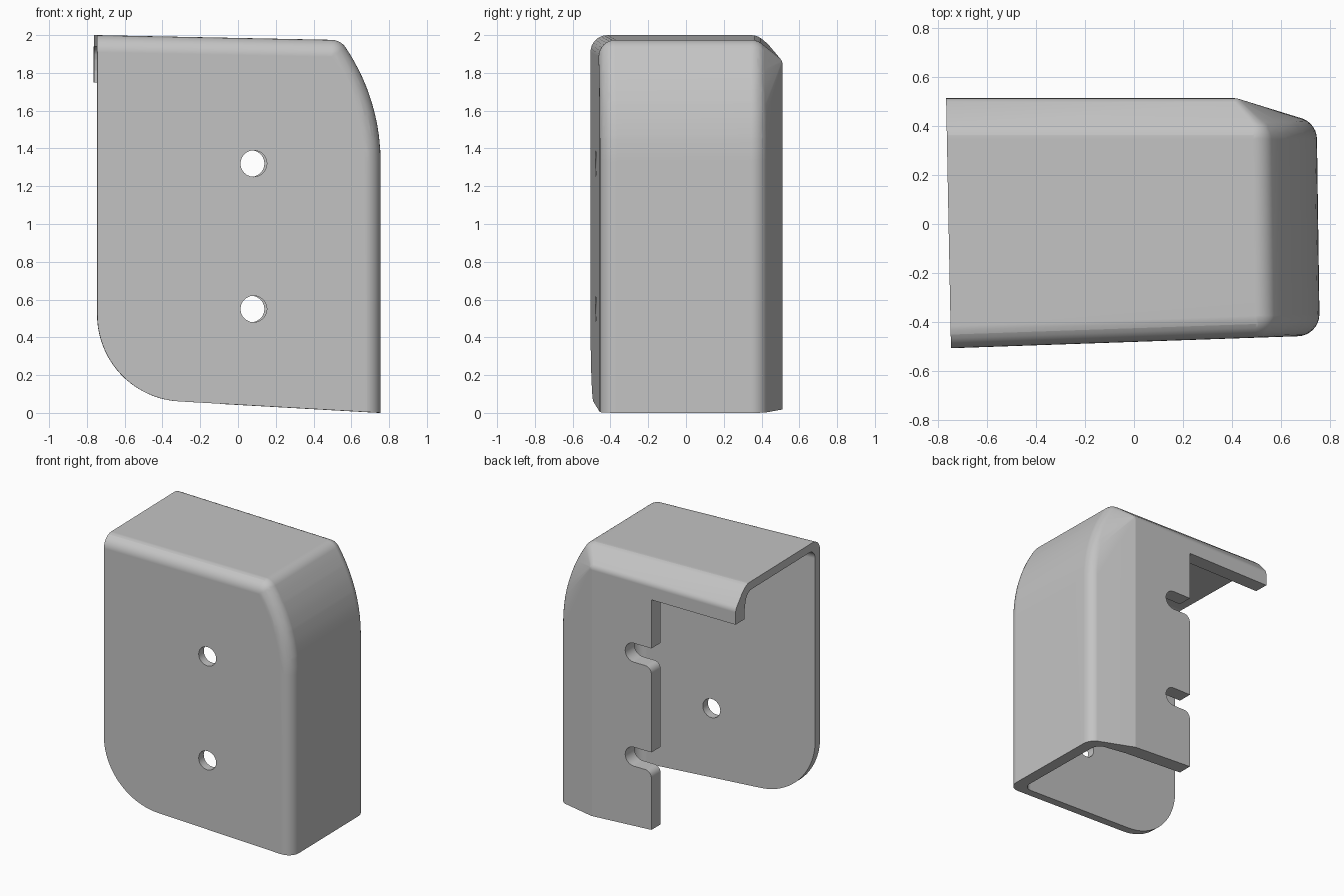
import bpy, bmesh
from math import sin, cos, radians
from mathutils import Vector, Matrix

cube = bpy.data.objects.get("Cube")
if cube:
    bpy.data.objects.remove(cube, do_unlink=True)

mat = bpy.data.materials.new("plain_grey")
mat.use_nodes = True
GREY = (0.55, 0.55, 0.55, 1)
mat.diffuse_color = GREY
mat.node_tree.nodes["Principled BSDF"].inputs["Base Color"].default_value = GREY


def finish(bm, name):
    bmesh.ops.recalc_face_normals(bm, faces=bm.faces)
    mesh = bpy.data.meshes.new(name)
    bm.to_mesh(mesh)
    bm.free()
    mesh.materials.append(mat)
    obj = bpy.data.objects.new(name, mesh)
    bpy.context.collection.objects.link(obj)
    return obj


def rounded_hull(name, balls):
    """Convex skin around balls given as (centre, radius)."""
    bm = bmesh.new()
    for centre, radius in balls:
        bmesh.ops.create_uvsphere(bm, u_segments=32, v_segments=16, radius=radius,
                                  matrix=Matrix.Translation(centre))
    points = [v.co.copy() for v in bm.verts]
    bm.free()
    bm = bmesh.new()
    for p in points:
        bm.verts.new(p)
    bmesh.ops.convex_hull(bm, input=bm.verts)
    bmesh.ops.delete(bm, geom=[v for v in bm.verts if not v.link_faces], context='VERTS')
    bmesh.ops.dissolve_limit(bm, angle_limit=radians(0.3), verts=bm.verts, edges=bm.edges)
    return finish(bm, name)


def prism(name, profile, y0, y1, shear=0.0):
    """Extrude an x-z profile along y."""
    bm = bmesh.new()
    face = bm.faces.new([bm.verts.new((x - shear * y0, y0, z)) for x, z in profile])
    moved = bmesh.ops.extrude_face_region(bm, geom=[face])["geom"]
    bmesh.ops.translate(bm, vec=(-shear * (y1 - y0), y1 - y0, 0),
                        verts=[v for v in moved if isinstance(v, bmesh.types.BMVert)])
    return finish(bm, name)


def arc(cx, cz, r, a0, a1, steps):
    angles = [radians(a0 + (a1 - a0) * i / steps) for i in range(steps + 1)]
    return [(cx + r * cos(a), cz + r * sin(a)) for a in angles]


def shell_balls(inset, r, front, back, plate, plate_r, plate_top, far):
    """Rounded top and right side, swept from the front to the chamfered back."""
    path = arc(-0.325, 1.33, 1.08 - inset, 0, 34.1, 10)
    cx, cz = path[-1]
    path = [(path[0][0], -far)] + path + [(-far, cz + 0.02 * (cx + far)), (-far, -far)]
    balls = []
    for x, z in path:
        balls.append((Vector((x, -0.48 + front + 0.0345 * x, z)), r))
        balls.append((Vector((x - 0.01, back, z)), r))
    for x in (0.41, -far):
        for z in (plate_top, -far):
            balls.append((Vector((x, plate, z)), plate_r))
    return balls


def cut(target, tool, operation='DIFFERENCE'):
    mod = target.modifiers.new("cut", 'BOOLEAN')
    mod.operation, mod.solver, mod.object = operation, 'EXACT', tool
    bpy.context.view_layer.objects.active = target
    bpy.ops.object.modifier_apply(modifier=mod.name)
    bpy.data.objects.remove(tool, do_unlink=True)


# Hollow cover, open at the bottom and one side
cover = rounded_hull("cover_shell", shell_balls(0.09, 0.09, 0.09, 0.345, 0.457, 0.055, 1.84, 1.2))
cavity = rounded_hull("cavity", shell_balls(0.16, 0.07, 0.13, 0.32, 0.38, 0.025, 1.81, 1.5))
cut(cover, cavity)

# Trim to the outline with the large rounded lower corner
outline = [(-0.755, 2.3), (1, 2.3), (1, -0.014)]
outline += arc(-0.295, 0.52, 0.46, 267, 180, 20)
cut(cover, prism("outline", outline, -0.8, 0.8, 0.0195), 'INTERSECT')

# Back opening, leaving the top lip and the side plate
opening = [(-2, -1), (-0.075, -1), (-0.075, 1.75), (-2, 1.75)]
cut(cover, prism("opening", opening, 0.2, 0.8))

# Front screw holes and matching slots in the back plate
for z in (0.55, 1.32):
    cut(cover, prism("hole", arc(0.083, z, 0.07, 0, 345, 23), -0.8, 0))
    slot = arc(0.07, z, 0.07, 90, -90, 12) + arc(-0.025, z - 0.12, 0.05, 90, 180, 6)
    slot += [(-0.3, z - 0.12), (-0.3, z + 0.07)]
    cut(cover, prism("slot", slot, 0.2, 0.8))

# Smooth rounds with crisp cut edges
bpy.ops.object.select_all(action='DESELECT')
cover.select_set(True)
bpy.context.view_layer.objects.active = cover
bpy.ops.object.shade_smooth_by_angle(angle=radians(25))
weighted = cover.modifiers.new("even_shading", 'WEIGHTED_NORMAL')
weighted.keep_sharp = True
